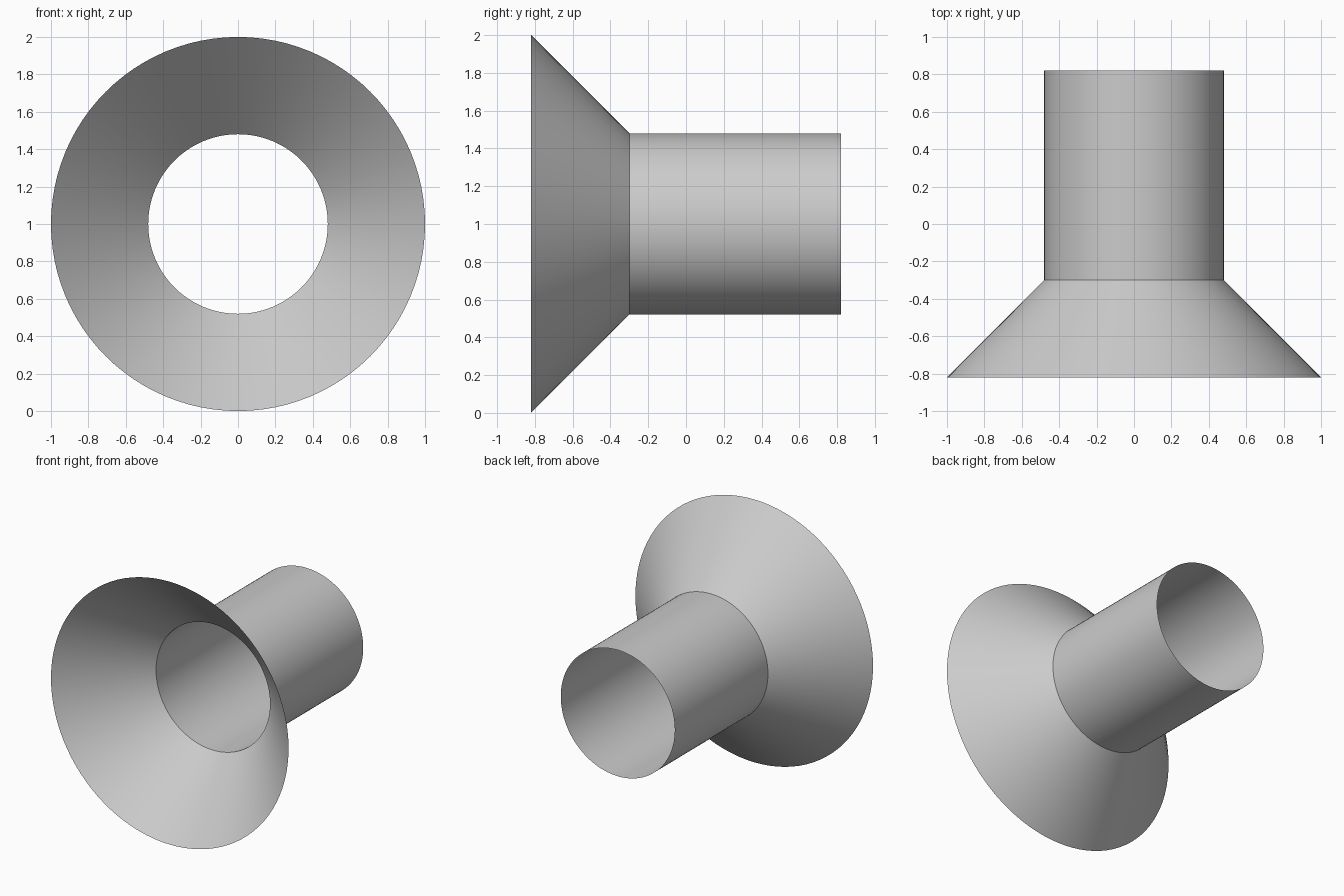
import bpy, bmesh, math

cube = bpy.data.objects.get("Cube")
if cube:
    bpy.data.objects.remove(cube, do_unlink=True)

SEGMENTS = 96
CENTRE_Z = 1.0

# Plain grey for the whole model
GREY = (0.6, 0.6, 0.6, 1.0)
grey = bpy.data.materials.new("plain_grey")
grey.diffuse_color = GREY
grey.use_nodes = True
grey.node_tree.nodes["Principled BSDF"].inputs["Base Color"].default_value = GREY


def open_shell(name, front, back):
    """Open thin shell along y between two (radius, y) rings."""
    bm = bmesh.new()
    rings = []
    for radius, y in (front, back):
        rings.append([
            bm.verts.new((radius * math.cos(a), y, CENTRE_Z + radius * math.sin(a)))
            for a in (2 * math.pi * i / SEGMENTS for i in range(SEGMENTS))])
    for i in range(SEGMENTS):
        j = (i + 1) % SEGMENTS
        face = bm.faces.new((rings[0][i], rings[1][i], rings[1][j], rings[0][j]))
        face.smooth = True
    # Point the normals away from the axis
    bm.normal_update()
    first = bm.faces[:][0]
    middle = first.calc_center_median()
    if first.normal.x * middle.x + first.normal.z * (middle.z - CENTRE_Z) < 0:
        bmesh.ops.reverse_faces(bm, faces=bm.faces[:])
    mesh = bpy.data.meshes.new(name)
    bm.to_mesh(mesh)
    bm.free()
    mesh.materials.append(grey)
    obj = bpy.data.objects.new(name, mesh)
    bpy.context.collection.objects.link(obj)
    return obj


# Flared mouth at the front, straight tube behind it
open_shell("flared_mouth", (1.0, -0.82), (0.48, -0.30))
open_shell("straight_tube", (0.48, -0.30), (0.48, 0.82))
